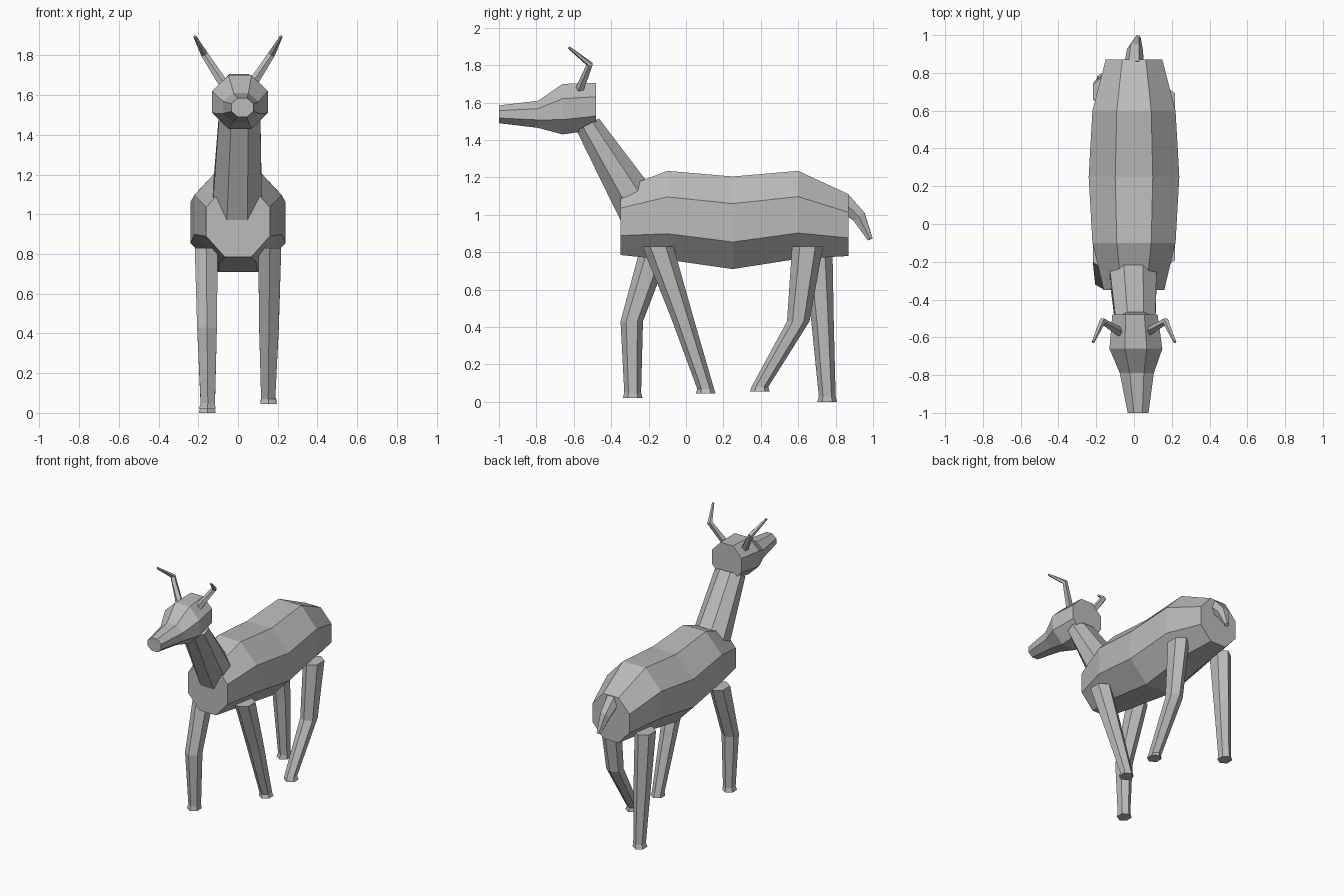
import bpy, bmesh, math
from mathutils import Vector

cube = bpy.data.objects.get("Cube")
if cube:
    bpy.data.objects.remove(cube, do_unlink=True)

coat = bpy.data.materials.new("grey_coat")
coat.use_nodes = True
GREY = (0.5, 0.5, 0.5, 1)
coat.diffuse_color = GREY
coat.node_tree.nodes["Principled BSDF"].inputs["Base Color"].default_value = GREY


def loft(name, rings, sides):
    """Skin a capped tube; each ring is (centre, half-axis u, half-axis v)."""
    bm = bmesh.new()
    loops = []
    for c, u, v in rings:
        turn = [2 * math.pi * (i + 0.5) / sides for i in range(sides)]
        loops.append([bm.verts.new(Vector(c) + Vector(u) * math.cos(a) + Vector(v) * math.sin(a))
                      for a in turn])
    for low, high in zip(loops, loops[1:]):
        for i in range(sides):
            j = (i + 1) % sides
            bm.faces.new((low[i], low[j], high[j], high[i]))
    bm.faces.new(loops[0])
    bm.faces.new(loops[-1])
    bmesh.ops.recalc_face_normals(bm, faces=bm.faces)
    mesh = bpy.data.meshes.new(name)
    bm.to_mesh(mesh)
    bm.free()
    mesh.materials.append(coat)
    obj = bpy.data.objects.new(name, mesh)
    bpy.context.collection.objects.link(obj)


def tube(name, points, radii, sides):
    """Tapered tube whose rings stand square to the path."""
    pts = [Vector(p) for p in points]
    rings = []
    for i, (p, r) in enumerate(zip(pts, radii)):
        along = (pts[min(i + 1, len(pts) - 1)] - pts[max(i - 1, 0)]).normalized()
        u = along.cross(Vector((1, 0, 0))).normalized()
        rings.append((p, u * r, along.cross(u) * r))
    loft(name, rings, sides)


FLAT = 1 / math.cos(math.pi / 8)  # octagon flats reach the given half size


def barrel(name, sections):
    """Octagonal body facing along y; section is (x, y, z low, z high, half width)."""
    loft(name, [((x, y, (lo + hi) / 2), (w * FLAT, 0, 0), (0, 0, (hi - lo) / 2 * FLAT))
                for x, y, lo, hi, w in sections], 8)


# Body and head
barrel("body", [(0, -0.35, 0.785, 1.14, 0.16), (0, -0.1, 0.76, 1.235, 0.22),
                (0, 0.25, 0.71, 1.205, 0.24), (0, 0.6, 0.765, 1.235, 0.22),
                (0, 0.87, 0.78, 1.11, 0.15)])
barrel("head", [(0.022, -1, 1.49, 1.585, 0.055), (0.015, -0.79, 1.465, 1.61, 0.09),
                (0.01, -0.66, 1.43, 1.7, 0.14), (0.005, -0.48, 1.455, 1.705, 0.12)])

# Neck, leaning forward: (x, front y and z, back y and z, half width)
neck = []
for x, fy, fz, by, bz, w in [(-0.005, -0.34, 0.95, -0.18, 1.14, 0.125),
                             (0.008, -0.585, 1.45, -0.465, 1.515, 0.105)]:
    front, back = Vector((x, fy, fz)), Vector((x, by, bz))
    neck.append(((front + back) / 2, (w * FLAT, 0, 0), (back - front) / 2 * FLAT))
loft("neck", neck, 8)

# Legs: path points (y, z) from hip to ankle, then a flared hoof
legs = {
    "front_right_leg": (-1, [(-0.16, 0.83), (-0.29, 0.43), (-0.285, 0.05)], 0.02),
    "front_left_leg": (1, [(-0.15, 0.83), (-0.02, 0.45), (0.105, 0.07)], 0.045),
    "back_left_leg": (1, [(0.65, 0.83), (0.6, 0.43), (0.395, 0.08)], 0.055),
    "back_right_leg": (-1, [(0.7, 0.83), (0.73, 0.43), (0.755, 0.03)], 0.0),
}
sizes = [(0.058, 0.083), (0.05, 0.06), (0.036, 0.045)]
for name, (side, path, sole) in legs.items():
    rings = [((side * (0.16 - 0.004 * i), y, z), (0, sy, 0), (sx * 1.15, 0, 0))
             for i, ((y, z), (sx, sy)) in enumerate(zip(path, sizes))]
    rings.append(((side * 0.155, path[-1][0], sole), (0, 0.053, 0), (0.042 * 1.15, 0, 0)))
    # Turn the hexagon so that a corner points forward
    turned = []
    for c, u, v in rings:
        u, v = Vector(u), Vector(v) / 1.15 * 1.15
        a = math.pi / 6
        turned.append((c, u * math.cos(a) + v * math.sin(a), v * math.cos(a) - u * math.sin(a)))
    loft(name, turned, 6)

# Horns
for name, s in (("left_horn", 1), ("right_horn", -1)):
    tube(name, [(s * 0.07, -0.575, 1.65), (s * 0.168, -0.515, 1.805), (s * 0.217, -0.625, 1.895)],
         [0.026, 0.019, 0.008], 5)

# Tail
tube("tail", [(0, 0.83, 1.08), (0.005, 0.925, 0.99), (0.02, 0.985, 0.87)], [0.055, 0.042, 0.016], 6)
